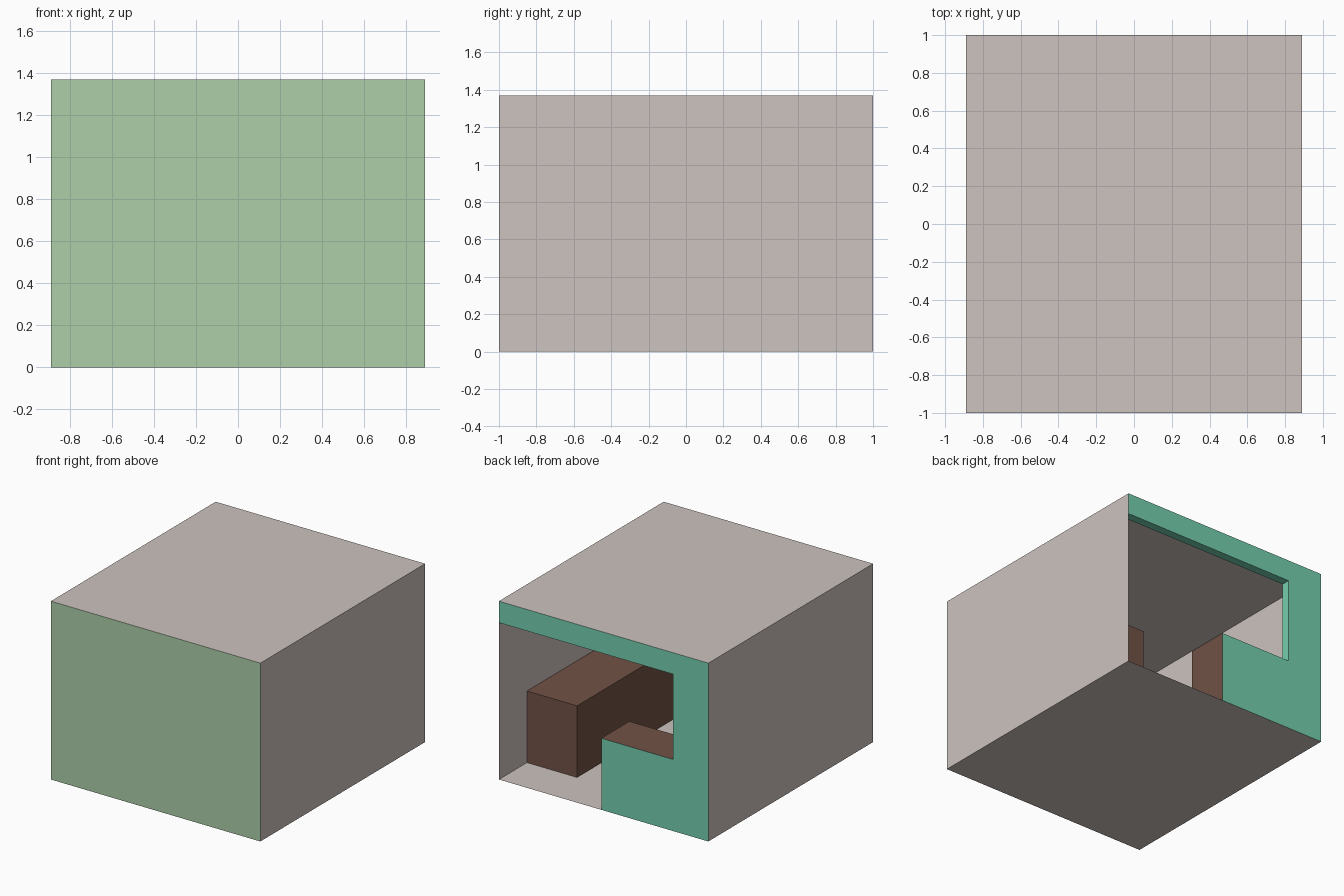
import bpy, bmesh

if "Cube" in bpy.data.objects:
    bpy.data.objects.remove(bpy.data.objects["Cube"])

W, D, H = 0.89, 1.0, 1.37      # half width, half depth, height of the room
COUNTER_H = 0.55
INNER_Y = 0.66                 # inner edge of the counters


def material(name, rgb):
    """Make a flat material from 0-255 display colour."""
    lin = [((c / 255 + 0.055) / 1.055) ** 2.4 for c in rgb]
    m = bpy.data.materials.new(name)
    m.diffuse_color = (*lin, 1)
    m.use_nodes = True
    m.node_tree.nodes["Principled BSDF"].inputs["Base Color"].default_value = m.diffuse_color
    return m


GREY = material("warm grey", (205, 195, 191))
SAGE = material("sage green", (174, 207, 168))
TEAL = material("teal", (116, 207, 175))
BROWN = material("brown", (113, 82, 70))


def slab(name, profile, y0, y1, mats, hidden, back_mat=0):
    """Extrude an x-z profile from y0 to y1; drop faces where hidden(centre)."""
    bm = bmesh.new()
    face = bm.faces.new([bm.verts.new((x, y0, z)) for x, z in profile])
    new = bmesh.ops.extrude_face_region(bm, geom=[face], use_keep_orig=True)["geom"]
    bmesh.ops.translate(bm, vec=(0, y1 - y0, 0),
                        verts=[v for v in new if isinstance(v, bmesh.types.BMVert)])
    bmesh.ops.recalc_face_normals(bm, faces=bm.faces)
    for f in bm.faces:
        if f.normal.y > 0.9:
            f.material_index = back_mat
    gone = [f for f in bm.faces if hidden(f.calc_center_median())]
    bmesh.ops.delete(bm, geom=gone, context='FACES')
    me = bpy.data.meshes.new(name)
    bm.to_mesh(me)
    bm.free()
    for m in mats:
        me.materials.append(m)
    ob = bpy.data.objects.new(name, me)
    bpy.context.collection.objects.link(ob)
    return ob


def rect(x0, x1, z0, z1):
    return [(x0, z0), (x1, z0), (x1, z1), (x0, z1)]


def on_shell(c):
    """True for faces that would lie on the room shell."""
    e = 1e-4
    return abs(c.x) > W - e or c.z < e or c.z > H - e or c.y < -D + e


# Room shell: floor, ceiling and side walls as a thin open tube
slab("room_shell", rect(-W, W, 0, H), -D, D, [GREY],
     lambda c: abs(c.y) > D - 1e-4)

# Front wall: one thin sheet
slab("front_wall", rect(-W, W, 0, H), -D, D, [SAGE],
     lambda c: c.y > -D + 1e-4)

# Back frame: lintel and jamb around the opening, resting on the counter
frame = [(-W, COUNTER_H), (-0.59, COUNTER_H), (-0.59, 1.205),
         (W, 1.205), (W, H), (-W, H)]
slab("back_frame", frame, 0.935, D, [TEAL],
     lambda c: on_shell(c) or c.z < COUNTER_H + 1e-4)

# Counters: the serving one has a teal outer face
slab("serving_counter", rect(-W, 0.02, 0, COUNTER_H), INNER_Y, D,
     [BROWN, TEAL], on_shell, back_mat=1)
slab("side_counter", rect(0.464, W, 0, COUNTER_H), -D, INNER_Y,
     [BROWN], on_shell)
